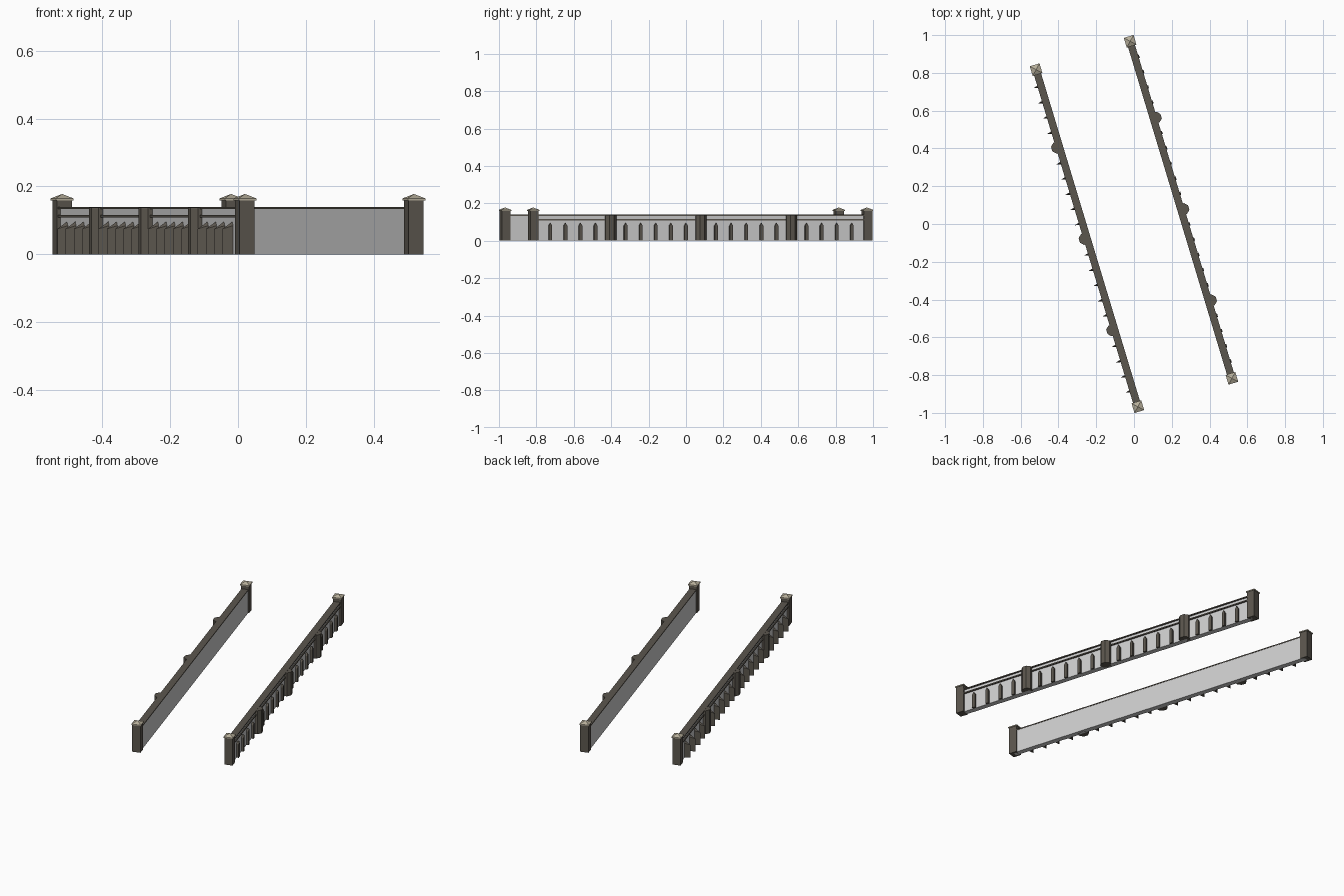
import bpy, bmesh, math
from mathutils import Matrix

if "Cube" in bpy.data.objects:
    bpy.data.objects.remove(bpy.data.objects["Cube"])

ANGLE = math.radians(16.8)   # both walls are skewed in plan
X = 0.26                     # wall centre line offset
END = 0.932                  # end post position along wall
STEP = 0.0842                # rib spacing; a pier replaces every sixth rib


def material(name, r, g, b):
    m = bpy.data.materials.new(name)
    m.diffuse_color = (r, g, b, 1)
    m.use_nodes = True
    m.node_tree.nodes["Principled BSDF"].inputs["Base Color"].default_value = m.diffuse_color
    return m


STONE = material("dark stone", 0.105, 0.093, 0.076)
PANEL = material("light grey panel", 0.62, 0.62, 0.62)
CAP = material("pale cap stone", 0.47, 0.425, 0.325)


def finish(name, bm, mat, turn):
    """Turn the part into its wall's place and make an object of it."""
    bmesh.ops.recalc_face_normals(bm, faces=bm.faces)
    bm.transform(Matrix.Rotation(ANGLE + turn, 4, 'Z'))
    me = bpy.data.meshes.new(name)
    bm.to_mesh(me)
    bm.free()
    me.materials.append(mat)
    bpy.context.collection.objects.link(bpy.data.objects.new(name, me))


def add_box(bm, x0, x1, y0, y1, z0, z1):
    m = Matrix.Translation(((x0 + x1) / 2, (y0 + y1) / 2, (z0 + z1) / 2))
    m = m @ Matrix.Diagonal((x1 - x0, y1 - y0, z1 - z0, 1))
    bmesh.ops.create_cube(bm, size=1, matrix=m)


def add_hull(bm, points):
    verts = [bm.verts.new(p) for p in points]
    bmesh.ops.convex_hull(bm, input=verts)


def build_wall(side, turn, deep_ribs):
    # light wall body
    bm = bmesh.new()
    add_box(bm, X - 0.018, X + 0.012, -END, END, 0, 0.133)
    finish(side + "_wall_panel", bm, PANEL, turn)

    # coping on top and string course below it
    bm = bmesh.new()
    add_box(bm, X - 0.0195, X + 0.019, -END, END, 0.133, 0.139)
    add_box(bm, X + 0.005, X + 0.019, -END, END, 0.109, 0.116)
    finish(side + "_rails", bm, STONE, turn)

    # eight-sided piers
    bm = bmesh.new()
    for i in (-6, 0, 6):
        m = Matrix.Translation((X + 0.013, i * STEP, 0.069))
        m = m @ Matrix.Rotation(math.pi / 8, 4, 'Z')
        bmesh.ops.create_cone(bm, cap_ends=True, segments=8, radius1=0.032,
                              radius2=0.032, depth=0.138, matrix=m)
    # keep the pier from poking out of the inner wall face
    for v in bm.verts:
        v.co.x = max(v.co.x, X - 0.01)
    finish(side + "_piers", bm, STONE, turn)

    # pointed ribs: shallow gabled strips or deep wedges
    bm = bmesh.new()
    w, face = 0.009, X + 0.011
    for i in range(-10, 11):
        if i % 6 == 0:
            continue
        y = i * STEP
        if deep_ribs:
            tip = X + 0.042
            add_hull(bm, [(face, y - w, 0), (face, y + w, 0), (tip, y, 0),
                          (face, y - w, 0.085), (face, y + w, 0.085),
                          (face, y, 0.097), (tip, y, 0.075)])
        else:
            add_hull(bm, [(x, y + dy, z) for x in (face, X + 0.024)
                          for dy, z in ((-w, 0), (w, 0), (w, 0.08),
                                        (0, 0.095), (-w, 0.08))])
    finish(side + "_ribs", bm, STONE, turn)

    # end posts with low pyramid caps
    posts, caps = bmesh.new(), bmesh.new()
    h, c = 0.023, 0.0268
    for y in (-END, END):
        add_box(posts, X - h, X + h, y - h, y + h, 0, 0.16)
        add_hull(caps, [(X + a * c, y + b * c, z) for a in (-1, 1)
                        for b in (-1, 1) for z in (0.159, 0.165)]
                 + [(X, y, 0.178)])
    finish(side + "_end_posts", posts, STONE, turn)
    finish(side + "_post_caps", caps, CAP, turn)


build_wall("right", 0, False)
build_wall("left", math.pi, True)
